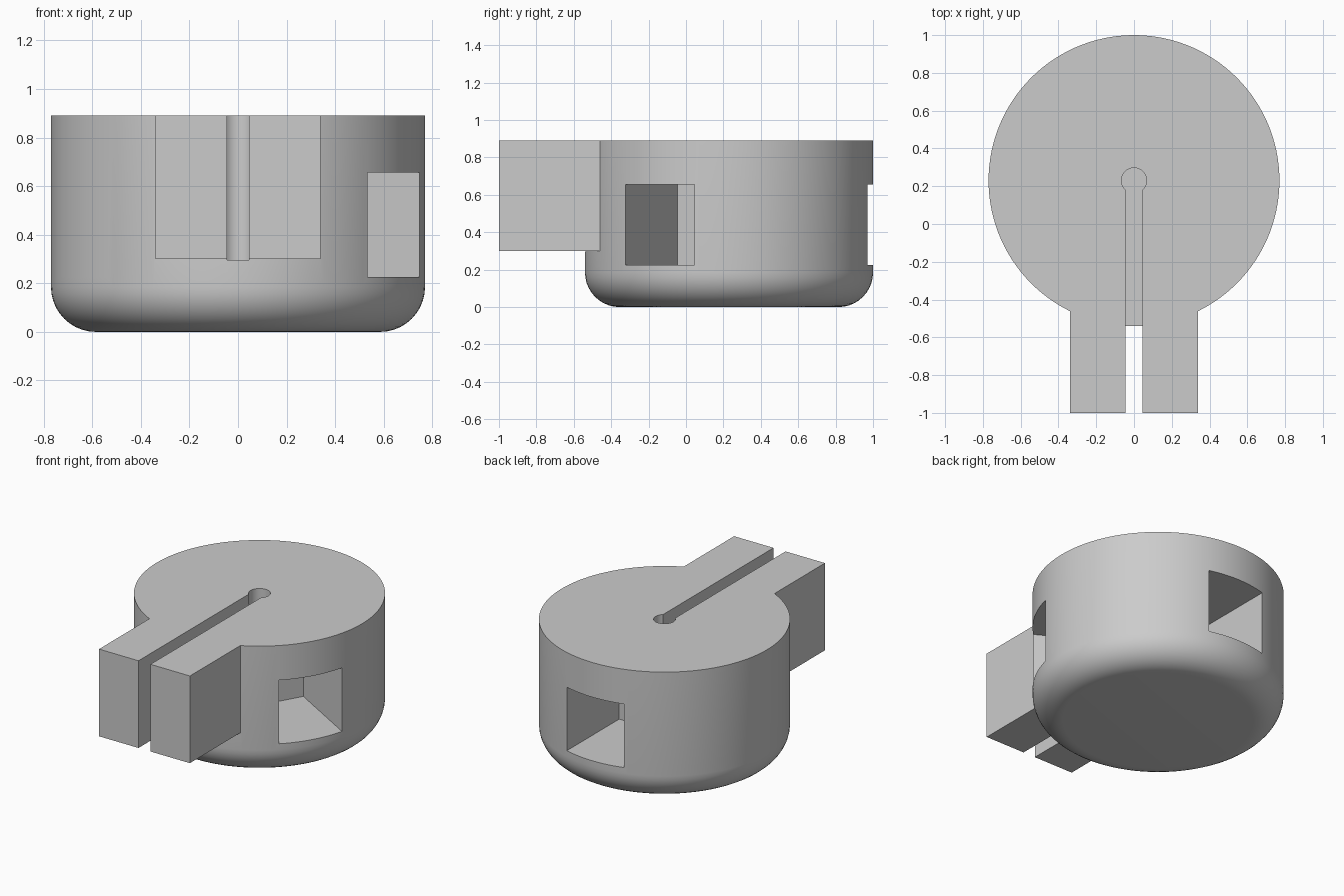
import bpy, bmesh, math
from mathutils import Matrix, Vector

if "Cube" in bpy.data.objects:
    bpy.data.objects.remove(bpy.data.objects["Cube"])

CY = 0.23            # drum axis position in y
R, H = 0.77, 0.89    # drum radius and height
FILLET = 0.185       # rounded bottom edge

grey = bpy.data.materials.new("plain_grey")
grey.diffuse_color = (0.6, 0.6, 0.6, 1)
grey.use_nodes = True
grey.node_tree.nodes["Principled BSDF"].inputs["Base Color"].default_value = grey.diffuse_color


def make(name, bm):
    bmesh.ops.recalc_face_normals(bm, faces=bm.faces)
    me = bpy.data.meshes.new(name)
    bm.to_mesh(me)
    bm.free()
    me.materials.append(grey)
    ob = bpy.data.objects.new(name, me)
    bpy.context.collection.objects.link(ob)
    return ob


def box(name, lo, hi, matrix=Matrix()):
    bm = bmesh.new()
    bmesh.ops.create_cube(bm, size=1)
    lo, hi = Vector(lo), Vector(hi)
    for v in bm.verts:
        v.co = matrix @ Vector(((v.co[i] + .5) * (hi[i] - lo[i]) + lo[i]) for i in range(3))
    return make(name, bm)


def combine(target, tool, operation):
    mod = target.modifiers.new(tool.name, 'BOOLEAN')
    mod.operation, mod.solver, mod.object = operation, 'EXACT', tool
    bpy.context.view_layer.objects.active = target
    bpy.ops.object.modifier_apply(modifier=mod.name)
    bpy.data.objects.remove(tool)


# Drum: rings stacked along the rounded bottom and the straight wall
SEG = 120
profile = [(R - FILLET + FILLET * math.sin(a), FILLET - FILLET * math.cos(a))
           for a in (math.pi / 2 * i / 10 for i in range(11))] + [(R, H)]
bm = bmesh.new()
rings = [[bm.verts.new((r * math.cos(2 * math.pi * i / SEG), CY + r * math.sin(2 * math.pi * i / SEG), z))
          for i in range(SEG)] for r, z in profile]
for a, b in zip(rings, rings[1:]):
    for i in range(SEG):
        j = (i + 1) % SEG
        bm.faces.new((a[i], a[j], b[j], b[i]))
bm.faces.new(rings[0])
bm.faces.new(rings[-1])
drum = make("slotted_drum", bm)

# Front arm block, later split in two by the slot
combine(drum, box("arm_block", (-0.34, -1, 0.30), (0.34, 0, H)), 'UNION')

# Keyhole slot: straight channel ending in a round hole
HOLE, HALF = 0.067, 0.045
start = math.asin(HALF / HOLE) - math.pi / 2
sweep = 2 * math.pi - 2 * math.asin(HALF / HOLE)
outline = [(-HALF, -1.2), (HALF, -1.2)]
outline += [(HOLE * math.cos(start + sweep * i / 36), CY + HOLE * math.sin(start + sweep * i / 36))
            for i in range(37)]
bm = bmesh.new()
face = bm.faces.new([bm.verts.new((x, y, 0.295)) for x, y in outline])
top = bmesh.ops.extrude_face_region(bm, geom=[face])["geom"]
bmesh.ops.translate(bm, vec=(0, 0, 1), verts=[g for g in top if isinstance(g, bmesh.types.BMVert)])
combine(drum, make("keyhole_cutter", bm), 'DIFFERENCE')

# Three square pockets spaced evenly around the wall
for deg in (90, 210, 330):
    turn = Matrix.Translation((0, CY, 0)) @ Matrix.Rotation(math.radians(deg), 4, 'Z')
    combine(drum, box("pocket_cutter", (0.18, -0.213, 0.225), (1, 0.213, 0.655), turn), 'DIFFERENCE')

# Smooth curved walls, sharp edges kept
bpy.ops.object.select_all(action='DESELECT')
drum.select_set(True)
bpy.context.view_layer.objects.active = drum
bpy.ops.object.shade_smooth_by_angle(angle=math.radians(30))
